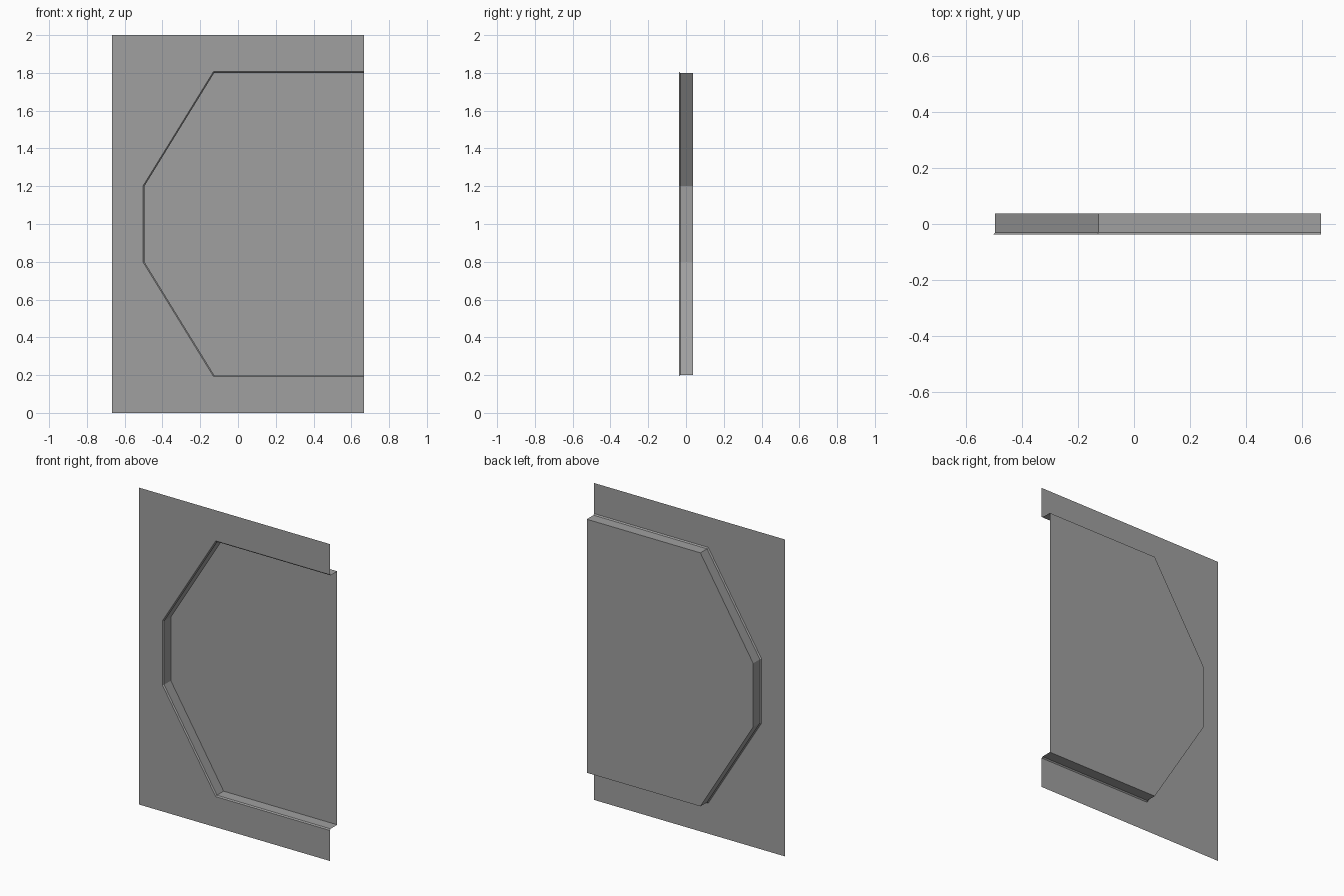
import bpy
import bmesh

if "Cube" in bpy.data.objects:
    bpy.data.objects.remove(bpy.data.objects["Cube"], do_unlink=True)

HALF_W = 0.667   # half width of the plate
FRONT = -0.037   # depth of the surrounding plate
BACK = 0.037     # depth of the recessed panel
BEVEL = 0.007    # small chamfer on the recess lip

grey = bpy.data.materials.new("plain_grey")
grey.use_nodes = True
colour = (0.35, 0.35, 0.35, 1)
grey.diffuse_color = colour
grey.node_tree.nodes["Principled BSDF"].inputs["Base Color"].default_value = colour


def mirrored(half, y):
    """Mirror an upper half outline about mid height and place it at depth y."""
    lower = [(x, -h) for x, h in reversed(half)]
    return [(x, y, 1 + h) for x, h in half + lower]


def recess(inset, y):
    """Open-sided octagonal outline, inset evenly with mitred corners."""
    return mirrored([(HALF_W, 0.807 - inset),
                     (-0.13 + 0.56 * inset, 0.807 - inset),
                     (-0.502 + inset, 0.203 - 0.28 * inset)], y)


def make_object(name, build):
    bm = bmesh.new()
    build(bm)
    mesh = bpy.data.meshes.new(name)
    bm.to_mesh(mesh)
    bm.free()
    mesh.materials.append(grey)
    obj = bpy.data.objects.new(name, mesh)
    bpy.context.collection.objects.link(obj)
    return obj


def make_strip(name, *loops):
    """Skin consecutive open outlines with quads."""
    def build(bm):
        rows = [[bm.verts.new(p) for p in loop] for loop in loops]
        for a, b in zip(rows, rows[1:]):
            for i in range(len(a) - 1):
                bm.faces.new((a[i], a[i + 1], b[i + 1], b[i]))
    return make_object(name, build)


# flat plate around the recess
border = mirrored([(HALF_W, 1), (-HALF_W, 1), (-HALF_W, 0.203)], FRONT)
make_strip("surrounding_plate", border, recess(0, FRONT))

# chamfered lip and straight side walls
make_strip("recess_wall", recess(0, FRONT),
           recess(BEVEL, FRONT + BEVEL), recess(BEVEL, BACK))

# recessed panel
make_object("recessed_panel", lambda bm: bm.faces.new(
    [bm.verts.new(p) for p in recess(BEVEL, BACK)]))
